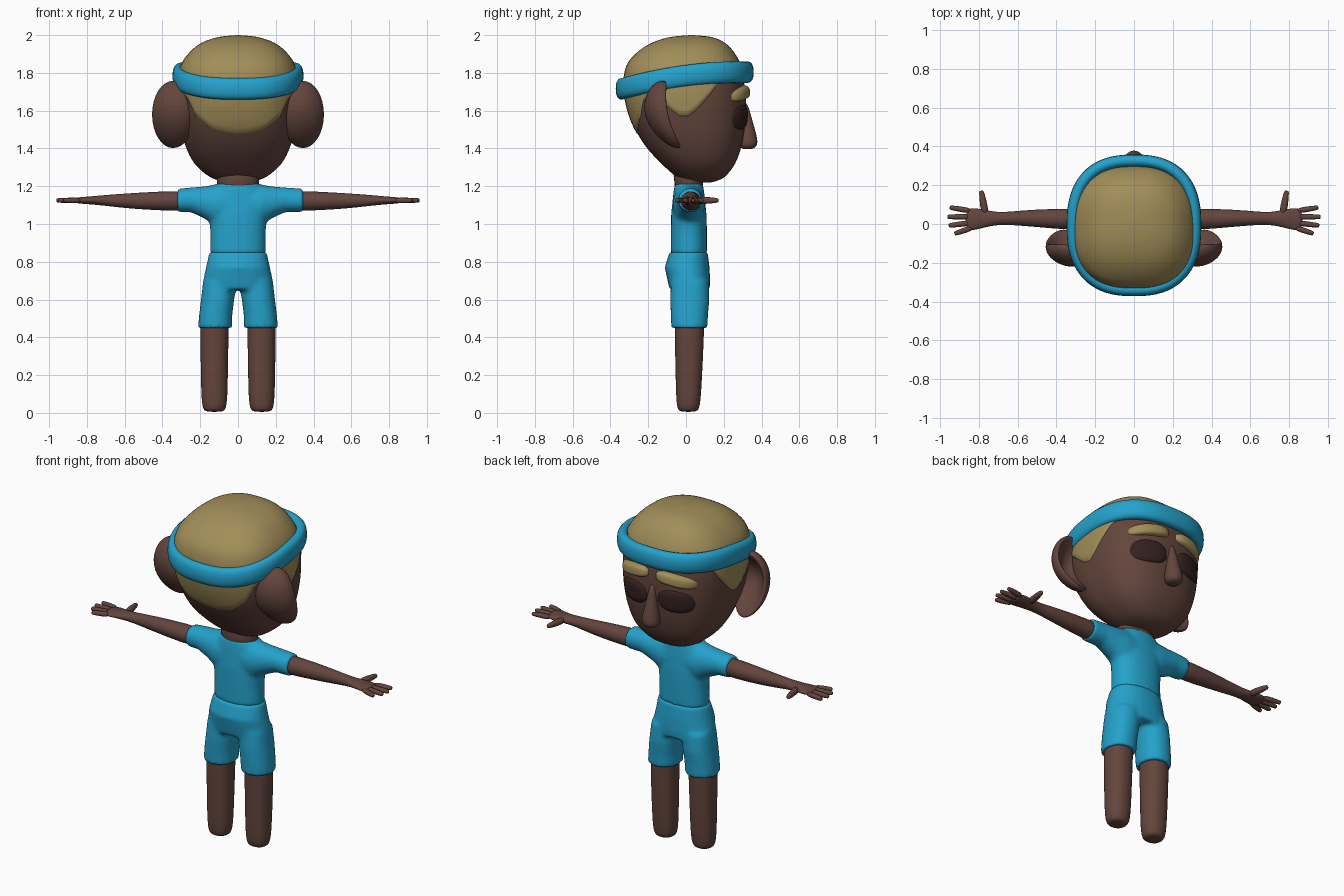
import bpy, bmesh
from math import sin, cos, pi, radians, degrees, copysign
from mathutils import Vector

if "Cube" in bpy.data.objects:
    bpy.data.objects.remove(bpy.data.objects["Cube"])


def material(name, rgb):
    m = bpy.data.materials.new(name)
    m.diffuse_color = (*rgb, 1)
    m.use_nodes = True
    m.node_tree.nodes["Principled BSDF"].inputs["Base Color"].default_value = m.diffuse_color
    return m


SKIN = material("skin", (.125, .06, .045))
BLUE = material("blue cloth", (.018, .36, .60))
HAIR = material("blond hair", (.36, .27, .10))
DARK = material("dark eye", (.033, .016, .015))


def skin(name, parts, mat, mirror=False, sub=0, caps=(True, True), closed=False, remesh=False):
    """Skin one or more stacks of closed point loops into a smooth object."""
    bm = bmesh.new()
    for rows in parts:
        vs = [[bm.verts.new(p) for p in row] for row in rows]
        n = len(vs[0])
        for a, b in zip(vs, vs[1:] + ([vs[0]] if closed else [])):
            for i in range(n):
                bm.faces.new((a[i], a[(i + 1) % n], b[(i + 1) % n], b[i]))
        if not closed:
            if caps[0]:
                bm.faces.new(vs[0])
            if caps[1]:
                bm.faces.new(vs[-1])
    bmesh.ops.recalc_face_normals(bm, faces=bm.faces)
    me = bpy.data.meshes.new(name)
    bm.to_mesh(me)
    bm.free()
    me.materials.append(mat)
    me.shade_smooth()
    ob = bpy.data.objects.new(name, me)
    bpy.context.collection.objects.link(ob)
    if mirror:
        ob.modifiers.new("mirror", 'MIRROR').use_mirror_merge = False
    if remesh:
        r = ob.modifiers.new("fuse", 'REMESH')
        r.mode, r.voxel_size, r.use_smooth_shade = 'VOXEL', .011, True
        s = ob.modifiers.new("soften", 'SMOOTH')
        s.factor, s.iterations = .5, 7
    if sub:
        s = ob.modifiers.new("subdivide", 'SUBSURF')
        s.levels = s.render_levels = sub
    return ob


def spow(v, n):
    return copysign(abs(v) ** (2 / n), v)


def loft_z(rings, n=2.2, k=24):
    """Rings are (z, x, y, rx, ry)."""
    return [[Vector((x + rx * spow(cos(2*pi*i/k), n), y + ry * spow(sin(2*pi*i/k), n), z))
             for i in range(k)] for z, x, y, rx, ry in rings]


def loft_x(rings, n=2, k=20):
    """Rings are (x, y, z, ry, rz)."""
    return [[Vector((x, p.x, p.y)) for p in row] for (x, *_), row in zip(rings, loft_z(rings, n, k))]


def finger(p, q, r0, r1):
    p, q = Vector(p), Vector(q)
    side = (q - p).cross(Vector((0, 0, 1))).normalized()
    return [[p.lerp(q, t) + (side * cos(pi*i/4) + Vector((0, 0, 1)) * sin(pi*i/4)) * r
             for i in range(8)] for t, r in ((0, r0), (.5, r0), (.95, r1), (1, r1 * .7))]


# Head surface: (z, half width, back y, front y)
HEAD = [(1.22, .01, .08, .10), (1.223, .07, .02, .145), (1.25, .15, -.05, .205), (1.32, .23, -.13, .26),
        (1.42, .28, -.22, .295), (1.55, .31, -.29, .315), (1.70, .32, -.325, .315), (1.82, .303, -.315, .29),
        (1.89, .265, -.27, .26), (1.95, .20, -.19, .21), (1.985, .11, -.09, .14), (1.997, .01, .02, .04)]
N, K = 2.5, 72
PHI = [2 * pi * i / K for i in range(K)]


def head_ring(s):
    i = min(int(s), len(HEAD) - 2)
    t = s - i
    a, b, c, d = (HEAD[max(0, min(len(HEAD) - 1, j))] for j in range(i - 1, i + 3))
    return [q + .5*t*(r - p + t*(2*p - 5*q + 4*r - w + t*(3*(q - r) + w - p)))
            for p, q, r, w in zip(a, b, c, d)]


def head_pt(phi, s, grow=1):
    z, rx, yb, yf = head_ring(s)
    return Vector((grow * rx * spow(sin(phi), N),
                   (yb + yf) / 2 - grow * (yf - yb) / 2 * spow(cos(phi), N), z + (grow - 1) * .15))


def s_at(z):
    return next((s / 50 for s in range(50, 550) if head_ring(s / 50)[0] >= z), 11)


def face_y(x, z):
    _, rx, yb, yf = head_ring(s_at(z))
    return (yb + yf) / 2 + (yf - yb) / 2 * max(0, 1 - abs(x / rx) ** N) ** (1 / N)


S_MAX = len(HEAD) - 1
skin("head", [[[head_pt(p, S_MAX * j / 44) for p in PHI] for j in range(45)]], SKIN)

# Hair cap with a scalloped hairline
LINE = [(0, 1.475), (22, 1.50), (40, 1.57), (52, 1.67), (65, 1.68), (88, 1.555), (118, 1.74), (180, 1.79)]


def hairline(phi):
    d = degrees(min(phi, 2 * pi - phi))
    for (a, za), (b, zb) in zip(LINE, LINE[1:]):
        if d <= b + 1e-6:
            return s_at(za + (zb - za) * (d - a) / (b - a))


START = [hairline(p) for p in PHI]
hair = [[head_pt(p, s, .99) for p, s in zip(PHI, START)]]
hair += [[head_pt(p, s + (S_MAX - s) * j / 28, 1.02) for p, s in zip(PHI, START)] for j in range(29)]
skin("hair", [hair], HAIR, caps=(False, True))

# Headband
band = []
for p in PHI:
    out = Vector((sin(p), -cos(p), 0))
    x, y = .315 * spow(sin(p), N), -.007 - .333 * spow(cos(p), N)
    c = Vector((x, y, 1.785 + .13 * y - .22 * y * y))
    band.append([c + out * .032 * spow(cos(pi*i/8), 2.4) + Vector((0, 0, .057 * spow(sin(pi*i/8), 2.4)))
                 for i in range(16)])
skin("headband", [band], BLUE, closed=True)


# Eyes and brows: raised patches that follow the face
def patch(name, mat, cx, cz, rx, rz, n, bulge, tilt):
    rows = []
    for j in range(9):
        r = cos(j / 8 * pi / 2 * .97)
        row = []
        for i in range(32):
            u, v = spow(cos(pi*i/16), n) * r, spow(sin(pi*i/16), n) * r
            x, z = cx + rx * u, cz + rz * v - tilt * u - tilt * u * u * .5
            row.append((x, face_y(x, z) - .006 + bulge * (1 - r ** 4) ** .5, z))
        rows.append(row)
    skin(name, [rows], mat, mirror=True, caps=(False, True))


patch("eyes", DARK, .135, 1.565, .10, .066, 2.4, .022, .003)
patch("eyebrows", HAIR, .133, 1.695, .11, .036, 3, .035, .016)

# Nose
skin("nose", [loft_z([(1.395, 0, .325, .03, .03), (1.415, 0, .33, .053, .05), (1.455, 0, .328, .05, .052),
                      (1.55, 0, .317, .028, .034), (1.65, 0, .305, .018, .02)], 2, 16)], SKIN, sub=2)

# Cupped ears
ear = []
for j in range(25):
    t = -pi / 2 + pi * (j * .99 + .12) / 24
    row = []
    for i in range(32):
        a, b, c = cos(t) * cos(pi*i/16), cos(t) * sin(pi*i/16), sin(t)
        thick = .075 * c if c < 0 else .13 * c - .17 * c * c
        row.append((.343 + .112 * a, -.138 + .02 * a - .04 * b + .05 * b * b + thick, 1.58 + .178 * b))
    ear.append(row)
skin("ears", [ear], SKIN, mirror=True)

# Neck
skin("neck", [loft_z([(1.15, 0, .015, .10, .07), (1.21, 0, .015, .11, .075), (1.25, 0, .015, .11, .08),
                      (1.30, 0, .02, .10, .07)], 2)], SKIN)

# Shirt: torso and one tube for both sleeves, fused
torso = loft_z([(.84, 0, .015, .148, .096), (.95, 0, .015, .146, .096), (1.05, 0, .015, .155, .094),
                (1.13, 0, .015, .165, .086), (1.18, 0, .015, .14, .08), (1.215, 0, .015, .115, .074)])
half = [(.25, .022, 1.128, .066, .066), (.18, .018, 1.115, .075, .085), (.12, .015, 1.10, .085, .11)]
cuff = (.022, 1.125, .064, .062)
sleeves = loft_x([(-.32, *cuff)] + [(-x, *r) for x, *r in half] + half[::-1] + [(.345, *cuff)])
skin("shirt", [torso, sleeves], BLUE, remesh=True)

# Shorts: hips and two legs, fused
hips = loft_z([(.65, 0, .02, .19, .106), (.70, 0, .015, .185, .113), (.77, 0, .006, .17, .119),
               (.852, 0, .014, .152, .101)])
legs = [loft_z([(.45, s * .122, .018, .09, .096), (.52, s * .118, .018, .088, .099),
                (.60, s * .108, .02, .088, .104), (.70, s * .095, .02, .09, .10)]) for s in (-1, 1)]
skin("shorts", [hips] + legs, BLUE, remesh=True)

# Legs
skin("legs", [loft_z([(0.005, .125, .012, .045, .042), (.02, .125, .012, .061, .058), (.07, .125, .013, .07, .066),
                      (.25, .125, .016, .073, .073), (.44, .125, .018, .076, .079), (.52, .12, .018, .076, .079)],
                     2.2, 20)], SKIN, mirror=True, sub=2)

# Arms with palms
skin("arms", [loft_x([(.26, .025, 1.122, .055, .052), (.36, .025, 1.122, .054, .053), (.50, .03, 1.122, .046, .046),
                      (.62, .03, 1.123, .036, .037), (.70, .028, 1.125, .031, .029), (.77, .028, 1.125, .046, .022),
                      (.83, .025, 1.125, .060, .018), (.87, .022, 1.125, .054, .013)])], SKIN, mirror=True, sub=1)

# Fingers and thumbs
tips = [((.84, .068), (.95, .085)), ((.84, .037), (.962, .037)), ((.84, .006), (.955, -.008)),
        ((.83, -.018), (.925, -.05))]
digits = [finger((*a, 1.125), (*b, 1.125), .016, .013) for a, b in tips]
digits.append(finger((.765, .045, 1.125), (.787, .172, 1.125), .021, .014))
skin("fingers", digits, SKIN, mirror=True, sub=2)
